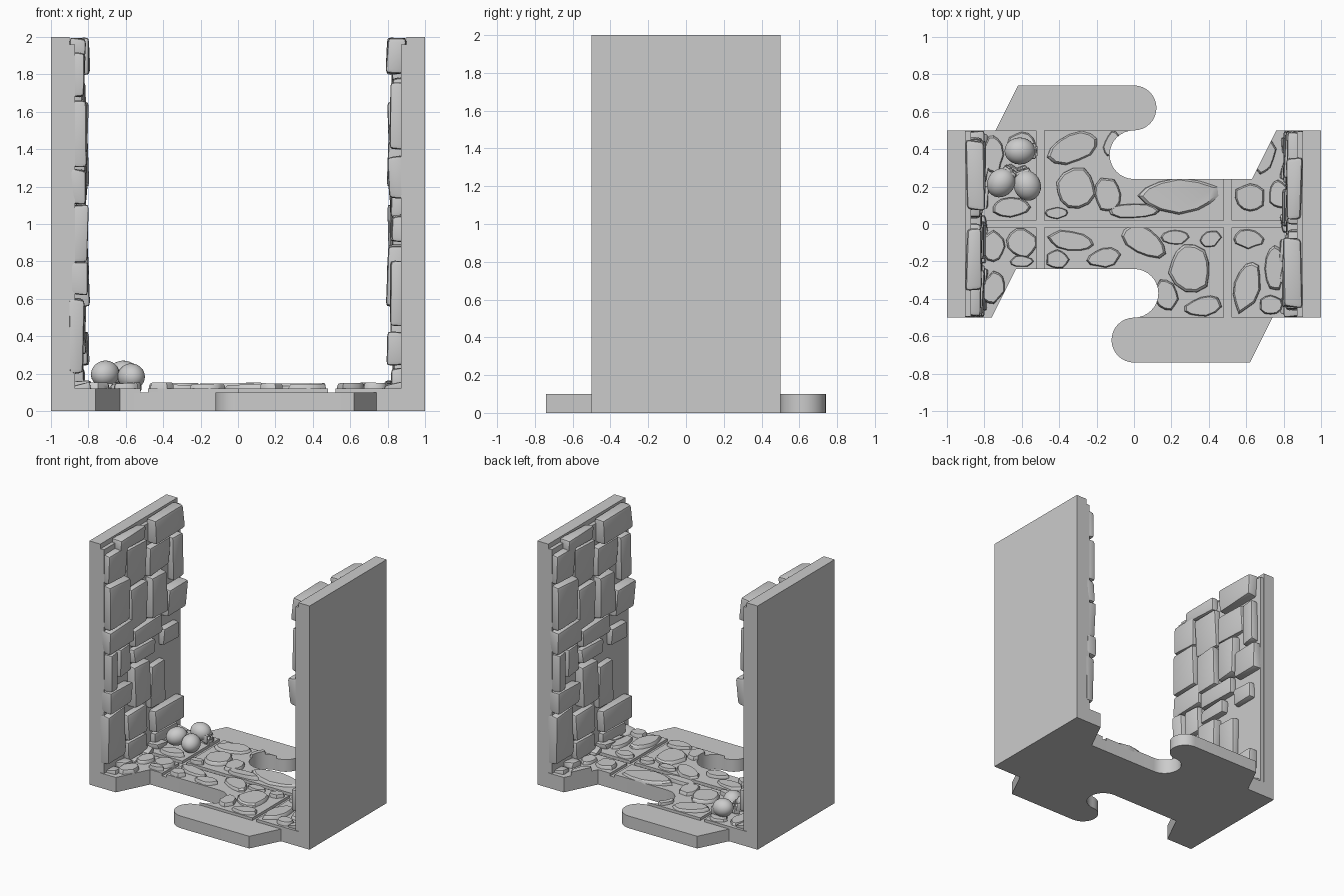
import bpy, bmesh, math, random
from math import pi, cos, sin
from mathutils import Matrix, Vector

random.seed(4)
if "Cube" in bpy.data.objects:
    bpy.data.objects.remove(bpy.data.objects["Cube"], do_unlink=True)

stone_grey = bpy.data.materials.new("stone_grey")
stone_grey.use_nodes = True
GREY = (0.6, 0.6, 0.6, 1)
stone_grey.diffuse_color = GREY
stone_grey.node_tree.nodes["Principled BSDF"].inputs["Base Color"].default_value = GREY


def make(name, bm, smooth=None):
    """Turn a bmesh into an object, smooth below the given angle."""
    bmesh.ops.recalc_face_normals(bm, faces=bm.faces)
    mesh = bpy.data.meshes.new(name)
    bm.to_mesh(mesh)
    bm.free()
    mesh.materials.append(stone_grey)
    if smooth:
        mesh.shade_smooth()
        mesh.set_sharp_from_angle(angle=math.radians(smooth))
    ob = bpy.data.objects.new(name, mesh)
    bpy.context.scene.collection.objects.link(ob)
    return ob


def add_box(bm, lo, hi):
    lo, hi = Vector(lo), Vector(hi)
    m = Matrix.Translation((lo + hi) / 2) @ Matrix.Diagonal((*(hi - lo), 1))
    return bmesh.ops.create_cube(bm, size=1, matrix=m)["verts"]


def box(name, lo, hi):
    bm = bmesh.new()
    add_box(bm, lo, hi)
    return make(name, bm)


def prism(name, outline, z0, z1):
    bm = bmesh.new()
    face = bm.faces.new([bm.verts.new((x, y, z0)) for x, y in outline])
    top = bmesh.ops.extrude_face_region(bm, geom=[face])["geom"]
    bmesh.ops.translate(bm, vec=(0, 0, z1 - z0),
                        verts=[v for v in top if isinstance(v, bmesh.types.BMVert)])
    return make(name, bm, 30)


def boolean(ob, cutter, operation, self_cut=False):
    """Apply a boolean and delete the cutter."""
    mod = ob.modifiers.new("cut", "BOOLEAN")
    mod.object, mod.operation, mod.solver = cutter, operation, "EXACT"
    mod.use_self = self_cut
    bpy.context.view_layer.update()
    graph = bpy.context.evaluated_depsgraph_get()
    mesh = bpy.data.meshes.new_from_object(ob.evaluated_get(graph))
    ob.modifiers.clear()
    ob.data = mesh
    bpy.data.objects.remove(cutter, do_unlink=True)


def arc(cy, r, a0, a1, n=16):
    return [(r * cos(a0 + (a1 - a0) * i / n), cy + r * sin(a0 + (a1 - a0) * i / n))
            for i in range(n + 1)]


def both_halves(half):
    return half + [(-x, -y) for x, y in half]


# Base with interlocking tabs: half an outline, repeated by a half turn
socket = arc(0.37, 0.13, pi / 2, 1.5 * pi) + [(0.63, 0.24), (0.76, 0.5)]
tab = [(-0.74, 0.5), (-0.62, 0.74)] + arc(0.62, 0.12, pi / 2, -pi / 2)[:-1]
prism("base_plate", both_halves([(-0.95, 0.5)] + tab + socket + [(0.95, 0.5)]), 0, 0.1)
floor_outline = both_halves([(-0.9, 0.5)] + socket + [(0.9, 0.5)])


def cut_grooves(ob):
    for x in (-0.5, 0.5):
        boolean(ob, box("groove", (x - 0.02, -0.7, 0), (x + 0.02, 0.7, 1)), "DIFFERENCE")
    boolean(ob, box("groove", (-0.8, -0.02, 0), (0.8, 0.02, 1)), "DIFFERENCE")


# Floor mortar with the grooves cut through
mortar = prism("floor_mortar", floor_outline, 0.095, 0.122)
cut_grooves(mortar)

# Flagstones: centre x, centre y, half length, half width, turn in degrees
flags_back = [
    (-.32, .41, .14, .08, 20), (-.31, .19, .11, .1, 40), (-.14, .16, .07, .09, 0),
    (-.12, .43, .04, .07, -20), (0, .07, .14, .04, 0), (-.41, .06, .06, .03, 0),
    (.24, .15, .22, .09, 0), (.62, .14, .08, .08, 30), (.7, .36, .05, .1, -15),
    (.77, .16, .05, .08, 0), (-.66, .09, .1, .05, 0), (-.6, .43, .07, .06, 0),
    (-.75, .37, .05, .11, 0)]
flags_front = [
    (-.34, -.09, .12, .05, -10), (-.16, -.18, .09, .05, 10), (.05, -.09, .13, .07, -30),
    (-.41, -.19, .06, .05, 0), (-.6, -.1, .08, .08, 20), (-.75, -.12, .06, .08, 0),
    (-.75, -.34, .06, .09, -20), (.3, -.23, .11, .13, 15), (.17, -.38, .06, .08, 20),
    (.22, -.07, .07, .04, 0), (.37, -.44, .1, .05, 15), (.41, -.08, .06, .04, 30),
    (.6, -.33, .07, .14, -15), (.75, -.24, .05, .12, 0), (.61, -.08, .08, .05, 0),
    (.73, -.43, .06, .05, 0), (-.6, -.2, .06, .03, 0)]


def add_flag(bm, cx, cy, rx, ry, turn, n=12):
    radii = [random.uniform(0.88, 1.1) for _ in range(n)]
    tilt = random.uniform(-0.06, 0.06)
    top = random.uniform(0.142, 0.154)
    spin = Matrix.Rotation(math.radians(turn), 2)
    rings = []
    for scale, z in ((1.04, 0.1), (1, top - 0.012), (0.9, top)):
        ring = []
        for i, r in enumerate(radii):
            a = 2 * pi * i / n
            p = spin @ Vector((rx * cos(a), ry * sin(a))) * r * scale
            ring.append(bm.verts.new((cx + p.x, cy + p.y, z + tilt * p.x)))
        rings.append(ring)
    bm.faces.new(rings[0][::-1])
    bm.faces.new(rings[-1])
    for low, high in zip(rings, rings[1:]):
        for i in range(n):
            j = (i + 1) % n
            bm.faces.new((low[i], low[j], high[j], high[i]))


bm = bmesh.new()
for flag in flags_back + flags_front:
    add_flag(bm, *flag)
flagstones = make("flagstones", bm)
boolean(flagstones, prism("floor_limit", floor_outline, 0.09, 0.4), "INTERSECT", True)
cut_grooves(flagstones)
flagstones.data.shade_smooth()
flagstones.data.set_sharp_from_angle(angle=math.radians(35))

# Wall stones: y from, y to, z from, z to
wall_blocks = [
    (-.5, -.26, 1.68, 1.91), (-.25, 0, 1.55, 1.87), (-.36, -.02, 1.89, 1.99),
    (.07, .45, 1.8, 2), (.03, .32, 1.55, 1.78), (.33, .46, 1.4, 1.76),
    (-.5, -.24, 1.31, 1.66), (-.21, 0, 1.2, 1.54), (.04, .24, 1.19, 1.53),
    (.25, .5, 1.14, 1.36), (-.5, -.18, 1.11, 1.29), (-.17, .2, 1.04, 1.18),
    (.22, .43, .9, 1.04), (-.5, -.38, .8, 1.1), (-.37, -.2, .87, 1.1),
    (-.19, .02, .56, .89), (.04, .23, .45, .8), (-.5, -.27, .2, .6),
    (-.25, 0, .3, .52), (.08, .46, .25, .42), (-.5, -.22, .62, .79),
    (-.24, .02, .13, .28), (-.18, .1, .91, 1.02), (.1, .4, .12, .23)]


def rock(bm, lo, hi, wobble, bevel):
    """A chipped block: a box with moved corners and rounded edges."""
    verts = add_box(bm, lo, hi)
    for v in verts:
        v.co += Vector([random.uniform(-wobble, wobble) for _ in range(3)])
    edges = list({e for v in verts for e in v.link_edges})
    bmesh.ops.bevel(bm, geom=edges, offset=bevel, segments=2, profile=0.6, affect="EDGES")


bm = bmesh.new()
for y0, y1, z0, z1 in wall_blocks:
    front = random.uniform(-0.83, -0.795)
    rock(bm, (-0.895, y0 + 0.005, z0), (front, y1 - 0.005, z1), 0.01, 0.022)
# Loose rubble along the foot of the wall
for i in range(7):
    y = -0.42 + 0.14 * i
    rock(bm, (-0.89, y - 0.06, 0.1), (-0.79, y + 0.05, 0.15), 0.02, 0.015)
for v in bm.verts:
    v.co.y = max(-0.5, min(0.5, v.co.y))
    v.co.z = min(2, v.co.z)
left_parts = [make("right_wall_stones", bm, 40),
              box("right_wall", (-1, -0.5, 0), (-0.9, 0.5, 2)),
              box("right_wall_mortar", (-0.91, -0.495, 0.09), (-0.87, 0.495, 1.96))]

# The opposite wall is the same wall turned half way round
for part in left_parts:
    twin = part.copy()
    twin.name = part.name.replace("right", "left")
    twin.rotation_euler.z = pi
    bpy.context.scene.collection.objects.link(twin)


# Skulls
def ball(bm, centre, size):
    m = Matrix.Translation(centre) @ Matrix.Diagonal((*size, 1))
    bmesh.ops.create_uvsphere(bm, u_segments=24, v_segments=14, radius=1, matrix=m)


def skull(name, place, turn, pitch):
    bm = bmesh.new()
    ball(bm, (0, 0, 0), (0.082, 0.072, 0.07))
    rock(bm, (0.03, -0.042, -0.06), (0.09, 0.042, 0.012), 0.003, 0.015)
    rock(bm, (0.05, -0.028, -0.085), (0.1, 0.028, -0.045), 0.003, 0.01)
    ob = make(name, bm, 45)
    holes = bmesh.new()
    for side in (-1, 1):
        ball(holes, (0.095, side * 0.023, -0.012), (0.03, 0.016, 0.016))
    ball(holes, (0.098, 0, -0.04), (0.016, 0.008, 0.012))
    boolean(ob, make("sockets", holes), "DIFFERENCE", True)
    ob.location = place
    ob.rotation_euler = (0, pitch, turn)


skull("back_skull", (-0.61, 0.39, 0.2), 0, 0.1)
skull("wall_skull", (-0.71, 0.22, 0.2), 0.9, -0.2)
skull("front_skull", (-0.57, 0.205, 0.185), 1.9, -0.1)
